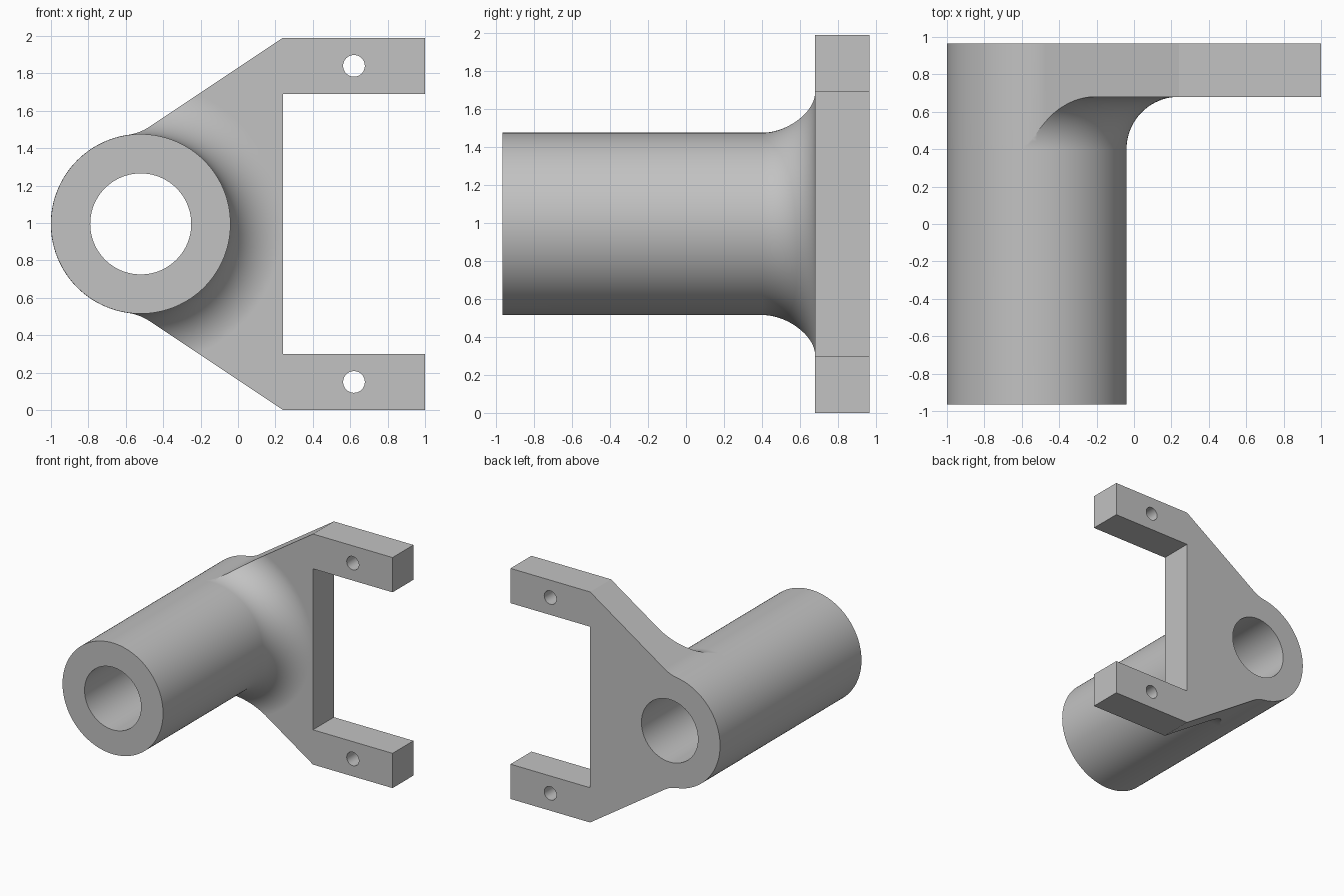
import bpy, bmesh
from math import sin, cos, pi, sqrt, radians, atan2
from mathutils import Vector, Matrix

if "Cube" in bpy.data.objects:
    bpy.data.objects.remove(bpy.data.objects["Cube"])

STEPS = 128
CX, CZ = -0.52, 0.995               # tube axis
R, BORE, FILLET = 0.48, 0.27, 0.28
Y0, YP, Y1 = -0.965, 0.68, 0.965    # tube front, plate front, back
ARM_X, ARM_IN = 0.24, 0.695         # arm root and inner half height
AXIS = Vector((CX, 0, CZ))

grey = bpy.data.materials.new("grey metal")
grey.use_nodes = True
colour = (0.54, 0.54, 0.54, 1)
grey.diffuse_color = colour
grey.node_tree.nodes["Principled BSDF"].inputs["Base Color"].default_value = colour


def make_object(name, bm):
    bmesh.ops.recalc_face_normals(bm, faces=bm.faces)
    mesh = bpy.data.meshes.new(name)
    bm.to_mesh(mesh)
    bm.free()
    mesh.materials.append(grey)
    obj = bpy.data.objects.new(name, mesh)
    bpy.context.collection.objects.link(obj)
    return obj


def revolve(name, profile):
    """Spin a closed (radius, y) profile around the tube axis."""
    bm = bmesh.new()
    verts = [bm.verts.new((CX + r, y, CZ)) for r, y in profile]
    edges = [bm.edges.new((v, verts[i - 1])) for i, v in enumerate(verts)]
    bmesh.ops.spin(bm, geom=verts + edges, cent=AXIS, axis=(0, 1, 0),
                   angle=2 * pi, steps=STEPS, use_merge=True)
    bmesh.ops.remove_doubles(bm, verts=bm.verts, dist=1e-5)
    return make_object(name, bm)


def prism(name, outline):
    """Extrude an (x, z) outline, relative to the tube axis, along y."""
    bm = bmesh.new()
    face = bm.faces.new([bm.verts.new((CX + x, -1.2, CZ + z)) for x, z in outline])
    ext = bmesh.ops.extrude_face_region(bm, geom=[face])
    verts = [v for v in ext["geom"] if isinstance(v, bmesh.types.BMVert)]
    bmesh.ops.translate(bm, verts=verts, vec=(0, 2.4, 0))
    return make_object(name, bm)


def boolean(obj, cutter, operation):
    mod = obj.modifiers.new(operation.title(), "BOOLEAN")
    mod.object, mod.operation, mod.solver = cutter, operation, "EXACT"
    cutter.hide_render = True
    cutter.hide_set(True)


# Tube, flared fillet and a wide flange disc in one turned profile
flare = [(R + FILLET * (1 - cos(a)), YP - FILLET * (1 - sin(a)))
         for a in (pi / 2 * i / 20 for i in range(21))]
bracket = revolve("bracket", [(BORE, Y0), (R, Y0)] + flare
                  + [(2.2, YP), (2.2, Y1), (BORE, Y1)])

# Upper outline: fork arm, sloping edge, concave blend, then round tube end
ROUND = R + 0.0008
corner = Vector((ARM_X - CX, CZ))
slope = Vector((0.69, 0.46)).normalized()
normal = Vector((-slope.y, slope.x))
dist = corner.dot(normal)
along = sqrt((ROUND + FILLET) ** 2 - (dist + FILLET) ** 2)
centre = slope * along + normal * (dist + FILLET)
a0 = atan2(-normal.y, -normal.x)
a1 = atan2(-centre.y, -centre.x)
blend = [(centre.x + FILLET * cos(a), centre.y + FILLET * sin(a))
         for a in (a0 + (a1 - a0) * i / 12 for i in range(13))]
t0 = atan2(centre.y, centre.x)
arc = [(ROUND * cos(t), ROUND * sin(t))
       for t in (t0 + (pi - t0) * i / 40 for i in range(1, 41))]
upper = [(ARM_X - CX, ARM_IN), (1 - CX, ARM_IN), (1 - CX, CZ), tuple(corner)]
upper += blend + arc
lower = [(x, -z) for x, z in reversed(upper[:-1])]
boolean(bracket, prism("outline_cutter", upper + lower), "INTERSECT")

# Bolt holes in both arms
for side, z in (("upper", 1.84), ("lower", 0.15)):
    bm = bmesh.new()
    bmesh.ops.create_cone(bm, cap_ends=True, segments=48, radius1=0.058,
                          radius2=0.058, depth=1,
                          matrix=Matrix.Translation((0.62, 0.8, z))
                          @ Matrix.Rotation(pi / 2, 4, "X"))
    boolean(bracket, make_object(side + "_hole_cutter", bm), "DIFFERENCE")

# Bake the cuts, merge the flat areas and shade
bpy.context.view_layer.update()
baked = bpy.data.meshes.new_from_object(
    bracket.evaluated_get(bpy.context.evaluated_depsgraph_get()))
bracket.modifiers.clear()
bracket.data = baked
bm = bmesh.new()
bm.from_mesh(baked)
bmesh.ops.remove_doubles(bm, verts=bm.verts, dist=1e-4)
bmesh.ops.dissolve_limit(bm, angle_limit=radians(0.2), verts=bm.verts, edges=bm.edges)
bm.to_mesh(baked)
bm.free()
for obj in [o for o in bpy.data.objects if o.name.endswith("_cutter")]:
    bpy.data.objects.remove(obj)

bpy.ops.object.select_all(action="DESELECT")
bracket.select_set(True)
bpy.context.view_layer.objects.active = bracket
bpy.ops.object.shade_smooth_by_angle(angle=radians(30))
weighted = bracket.modifiers.new("Weighted normals", "WEIGHTED_NORMAL")
weighted.keep_sharp = True
